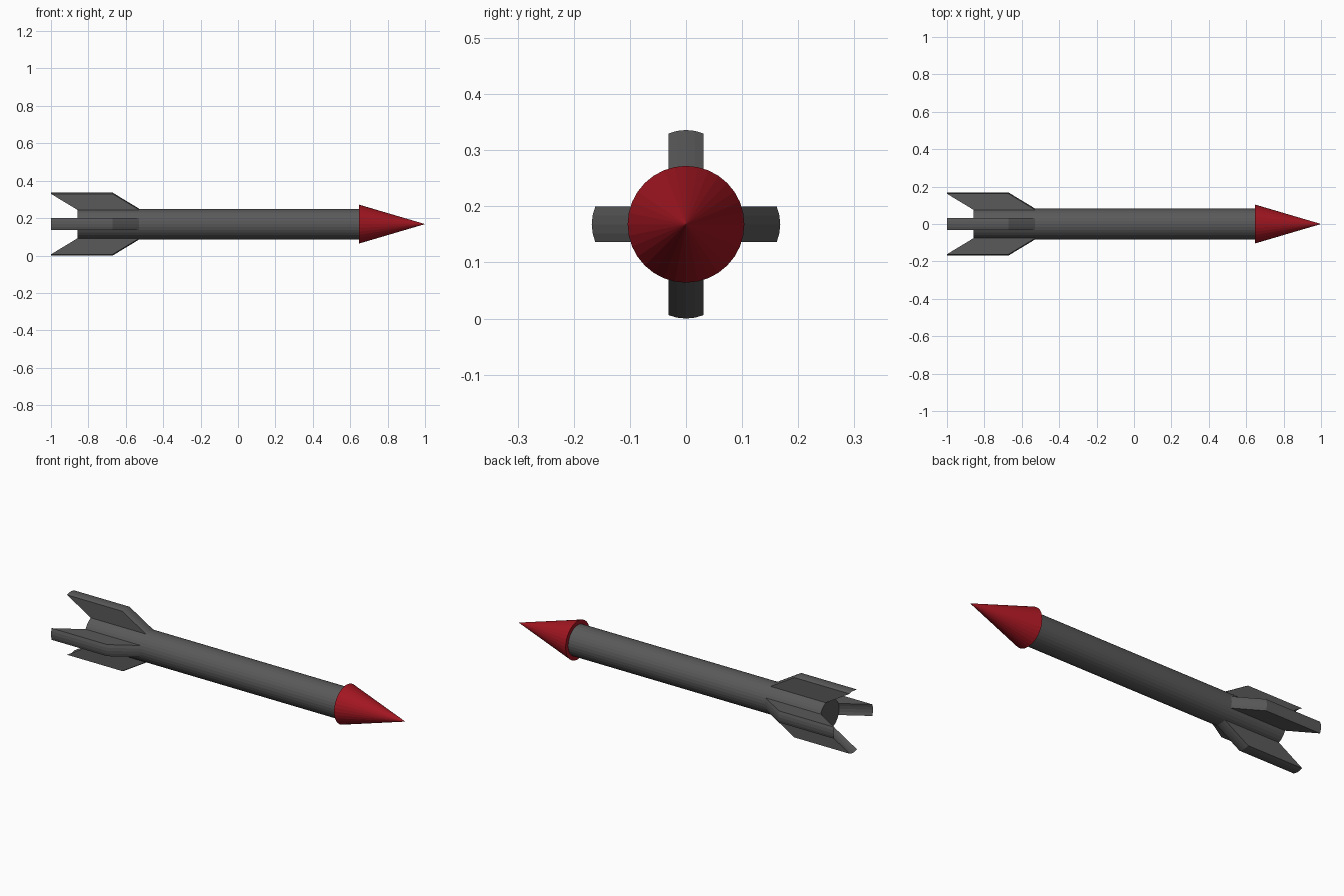
import bpy, bmesh
from math import sin, cos, tau
from mathutils import Vector

if "Cube" in bpy.data.objects:
    bpy.data.objects.remove(bpy.data.objects["Cube"])

SIDES = 32
AXIS_Z = 0.168
BODY_R = 0.082


def ring(bm, x, r):
    return [bm.verts.new((x, r * cos(tau * i / SIDES), r * sin(tau * i / SIDES)))
            for i in range(SIDES)]


def bridge(bm, a, b):
    return [bm.faces.new((a[i], a[(i + 1) % SIDES], b[(i + 1) % SIDES], b[i]))
            for i in range(SIDES)]


def finish(bm, name, color):
    bmesh.ops.recalc_face_normals(bm, faces=bm.faces[:])
    mesh = bpy.data.meshes.new(name)
    bm.to_mesh(mesh)
    bm.free()
    obj = bpy.data.objects.new(name, mesh)
    obj.location.z = AXIS_Z
    bpy.context.collection.objects.link(obj)
    mat = bpy.data.materials.new(name + "_paint")
    mat.diffuse_color = color
    mat.use_nodes = True
    mat.node_tree.nodes["Principled BSDF"].inputs["Base Color"].default_value = mat.diffuse_color
    mesh.materials.append(mat)
    return obj


# Body tube: tail ring, fin root ring, nose ring
bm = bmesh.new()
tail, root, front = (ring(bm, x, BODY_R) for x in (-0.858, -0.528, 0.647))
tail_faces = bridge(bm, tail, root)
bridge(bm, root, front)
bm.faces.new(tail)
bm.faces.new(front)
bmesh.ops.recalc_face_normals(bm, faces=bm.faces[:])

# Four swept fins, each pulled out of four tail panels
for k in range(4):
    panels = [tail_faces[(8 * k + j) % SIDES] for j in (-2, -1, 0, 1)]
    out = bmesh.ops.extrude_face_region(bm, geom=panels)["geom"]
    for f in panels:
        if f.is_valid:
            bm.faces.remove(f)
    verts = [g for g in out if isinstance(g, bmesh.types.BMVert)]
    a = tau * k / 4
    bmesh.ops.translate(bm, verts=verts,
                        vec=Vector((-0.142, 0.086 * cos(a), 0.086 * sin(a))))
# drop loose edges left inside the fin roots
bmesh.ops.delete(bm, geom=[e for e in bm.edges if not e.link_faces], context='EDGES')
bmesh.ops.delete(bm, geom=[v for v in bm.verts if not v.link_faces], context='VERTS')
finish(bm, "body_with_fins", (0.1, 0.1, 0.1, 1))

# Nose cone, wider than the body
bm = bmesh.new()
base = ring(bm, 0.647, 0.104)
tip = bm.verts.new((1.0, 0, 0))
bm.faces.new(base)
for i in range(SIDES):
    bm.faces.new((base[i], base[(i + 1) % SIDES], tip))
finish(bm, "nose_cone", (0.36, 0.008, 0.015, 1))
